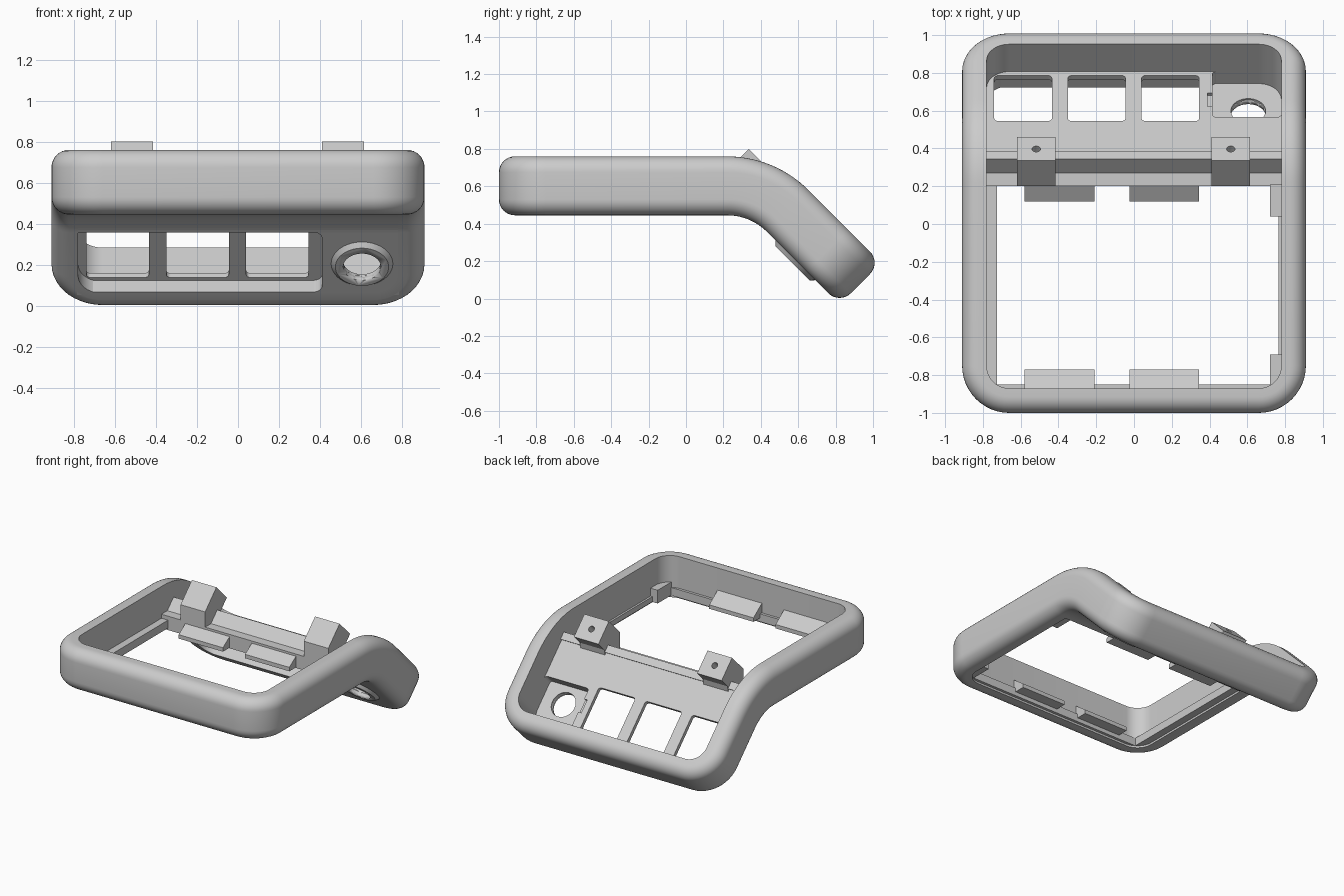
import bpy, bmesh, math
from mathutils import Matrix, Vector

if "Cube" in bpy.data.objects:
    bpy.data.objects.remove(bpy.data.objects["Cube"])

grey = bpy.data.materials.new("plain_grey")
grey.use_nodes = True
grey.diffuse_color = (0.6, 0.6, 0.6, 1)
grey.node_tree.nodes["Principled BSDF"].inputs["Base Color"].default_value = (0.6, 0.6, 0.6, 1)

# Bend geometry: flat run, 45 degree arc, then a straight sloping run
BASE, BEND_Y, BEND_R, ARC, SLOPE = 0.445, 0.22, 0.30, 0.36, 0.55
ANGLE = math.radians(45)
END = BEND_Y + ARC + SLOPE
DIR = math.sqrt(0.5)
ORIGIN = Vector((0, BEND_Y + BEND_R * DIR, BASE - BEND_R + BEND_R * DIR))
TILT = Matrix.Translation(ORIGIN) @ Matrix.Rotation(-ANGLE, 4, 'X')


def bend(x, s, t):
    """Map a point of the unrolled frame onto the bent shape."""
    if s <= BEND_Y:
        return Vector((x, s, BASE + t))
    if s >= BEND_Y + ARC:
        return TILT @ Vector((x, s - BEND_Y - ARC, t))
    a = ANGLE * (s - BEND_Y) / ARC
    r = BEND_R + t
    return Vector((x, BEND_Y + r * math.sin(a), BASE - BEND_R + r * math.cos(a)))


def finish(name, bm, smooth=True):
    bmesh.ops.recalc_face_normals(bm, faces=bm.faces)
    mesh = bpy.data.meshes.new(name)
    bm.to_mesh(mesh)
    bm.free()
    mesh.materials.append(grey)
    ob = bpy.data.objects.new(name, mesh)
    bpy.context.collection.objects.link(ob)
    if smooth:
        bpy.ops.object.select_all(action='DESELECT')
        ob.select_set(True)
        bpy.context.view_layer.objects.active = ob
        bpy.ops.object.shade_smooth_by_angle(angle=math.radians(30))
    return ob


def extrude(name, profile, x0, x1):
    """Extrude a (y, z) profile along x."""
    bm = bmesh.new()
    face = bm.faces.new([bm.verts.new((x0, y, z)) for y, z in profile])
    new = bmesh.ops.extrude_face_region(bm, geom=[face])["geom"]
    bmesh.ops.translate(bm, vec=(x1 - x0, 0, 0),
                        verts=[v for v in new if isinstance(v, bmesh.types.BMVert)])
    return finish(name, bm, False)


def box(name, x, y, z, radius=0, matrix=Matrix()):
    """Box from ranges, with optional rounded upright edges."""
    bm = bmesh.new()
    bmesh.ops.create_cube(bm, size=1)
    for v in bm.verts:
        v.co = [r[0] + (c + 0.5) * (r[1] - r[0]) for c, r in zip(v.co, (x, y, z))]
    if radius:
        upright = [e for e in bm.edges if abs(e.verts[0].co.z - e.verts[1].co.z) > 0.01]
        bmesh.ops.bevel(bm, geom=upright, offset=radius, segments=6, profile=0.5, affect='EDGES')
    bm.transform(matrix)
    return finish(name, bm, False)


def disc(name, x, u, t0, t1, r0, r1):
    """Cylinder or cone standing on the sloping panel."""
    bm = bmesh.new()
    bmesh.ops.create_cone(bm, cap_ends=True, segments=48, radius1=r0, radius2=r1, depth=t1 - t0)
    bm.transform(TILT @ Matrix.Translation((x, u, (t0 + t1) / 2)))
    return finish(name, bm)


def cut(ob, cutter):
    mod = ob.modifiers.new("cut", 'BOOLEAN')
    mod.operation, mod.solver, mod.object = 'DIFFERENCE', 'EXACT', cutter
    cutter.hide_render = True
    cutter.hide_set(True)


# Outer frame: rounded rectangle loops around a filleted wall section
WIDTH, CORNER, HEIGHT, FILLET, WALL = 0.91, 0.25, 0.315, 0.085, 0.13


def frame_loop(d, t):
    r, w = CORNER - d, WIDTH - CORNER
    lo, hi = -1 + CORNER, END - CORNER
    side = [BEND_Y + ARC * k / 14 for k in range(15)]
    pts = []
    for cx, cy, start in ((w, hi, 0), (-w, hi, 90), (-w, lo, 180), (w, lo, 270)):
        for k in range(13):
            a = math.radians(start + 90 * k / 12)
            pts.append((cx + r * math.cos(a), cy + r * math.sin(a)))
        if start == 90:
            pts += [(-w - r, s) for s in reversed(side)]
        if start == 270:
            pts += [(w + r, s) for s in side]
    return [bend(x, s, t) for x, s in pts]


arc = [math.radians(90 * k / 8) for k in range(9)]
section = [(WALL, 0)]
section += [(FILLET * (1 - math.sin(a)), FILLET * (1 - math.cos(a))) for a in reversed(arc)][::-1]
section += [(FILLET * (1 - math.cos(a)), HEIGHT - FILLET * (1 - math.sin(a))) for a in arc]
section += [(WALL, HEIGHT)]
bm = bmesh.new()
loops = [[bm.verts.new(p) for p in frame_loop(d, t)] for d, t in section]
for a, b in zip(loops, loops[1:] + loops[:1]):
    for i in range(len(a)):
        j = (i + 1) % len(a)
        bm.faces.new((a[i], a[j], b[j], b[i]))
finish("outer_frame", bm)

# Sloping control panel with its flat front lip and raised rail
under = [bend(0, BEND_Y + ARC * k / 14, 0) for k in range(15)]
low, high = TILT @ Vector((0, 0.43, 0)), TILT @ Vector((0, 0.43, 0.11))
profile = [(0.2, BASE)] + [(p.y, p.z) for p in under + [low, high]]
profile += [(0.37, 0.575), (0.385, 0.585), (0.345, 0.625), (0.27, 0.55), (0.2, 0.55)]
panel = extrude("control_panel", profile, -0.785, 0.785)

# Underside recess, three windows, dial pocket and side notch
cut(panel, box("recess_cutter", (-0.8, 0.41), (0.0, 0.41), (-0.1, 0.08), 0.04, TILT))
for i, x in enumerate((-0.74, -0.35, 0.04)):
    cut(panel, box(f"window_cutter_{i + 1}", (x, x + 0.305), (0.05, 0.39), (-0.1, 0.3), 0.02, TILT))
cut(panel, box("pocket_cutter", (0.415, 0.78), (0.08, 0.42), (0.02, 0.3), 0.02, TILT))
cut(panel, box("notch_cutter", (0.39, 0.43), (0.16, 0.26), (0.09, 0.3), 0, TILT))

# Dial collar and the hole through it
HOLE_X, HOLE_U = 0.605, 0.216
collar = disc("dial_collar", HOLE_X, HOLE_U, -0.022, 0.01, 0.13, 0.16)
hole = disc("dial_hole_cutter", HOLE_X, HOLE_U, -0.2, 0.2, 0.092, 0.092)
cut(panel, hole)
cut(collar, hole)

# Two mounting blocks with screw holes
block = [(0.335, 0.8), (0.46, 0.675), (0.39, 0.605), (0.37, 0.5), (0.2, 0.5), (0.2, 0.665)]
for side, x in (("right", -0.62), ("left", 0.41)):
    ob = extrude(f"{side}_mounting_block", block, x, x + 0.205)
    cut(ob, disc(f"{side}_screw_cutter", x + 0.1025, -0.294, 0.15, 0.3, 0.022, 0.022))

# Wedge clips on the front wall and on the panel lip
front_clip = [(-0.88, 0.6), (-0.77, 0.52), (-0.77, 0.49), (-0.88, 0.49)]
rear_clip = [(0.21, 0.54), (0.12, 0.48), (0.12, 0.45), (0.21, 0.45)]
for side, x in (("right", -0.58), ("left", -0.025)):
    extrude(f"front_clip_{side}", front_clip, x, x + 0.37)
    extrude(f"rear_clip_{side}", rear_clip, x, x + 0.37)

# Inner ledges and corner stops
box("right_ledge", (-0.79, -0.725), (-0.87, 0.21), (0.46, 0.52))
box("front_ledge", (-0.74, 0.74), (-0.88, -0.85), (0.46, 0.52))
box("left_ledge", (0.765, 0.79), (-0.8, 0.21), (0.46, 0.5))
for name, y in (("front", -0.86), ("rear", 0.04)):
    box(f"{name}_corner_stop", (0.72, 0.79), (y, y + 0.17), (0.46, 0.56))
